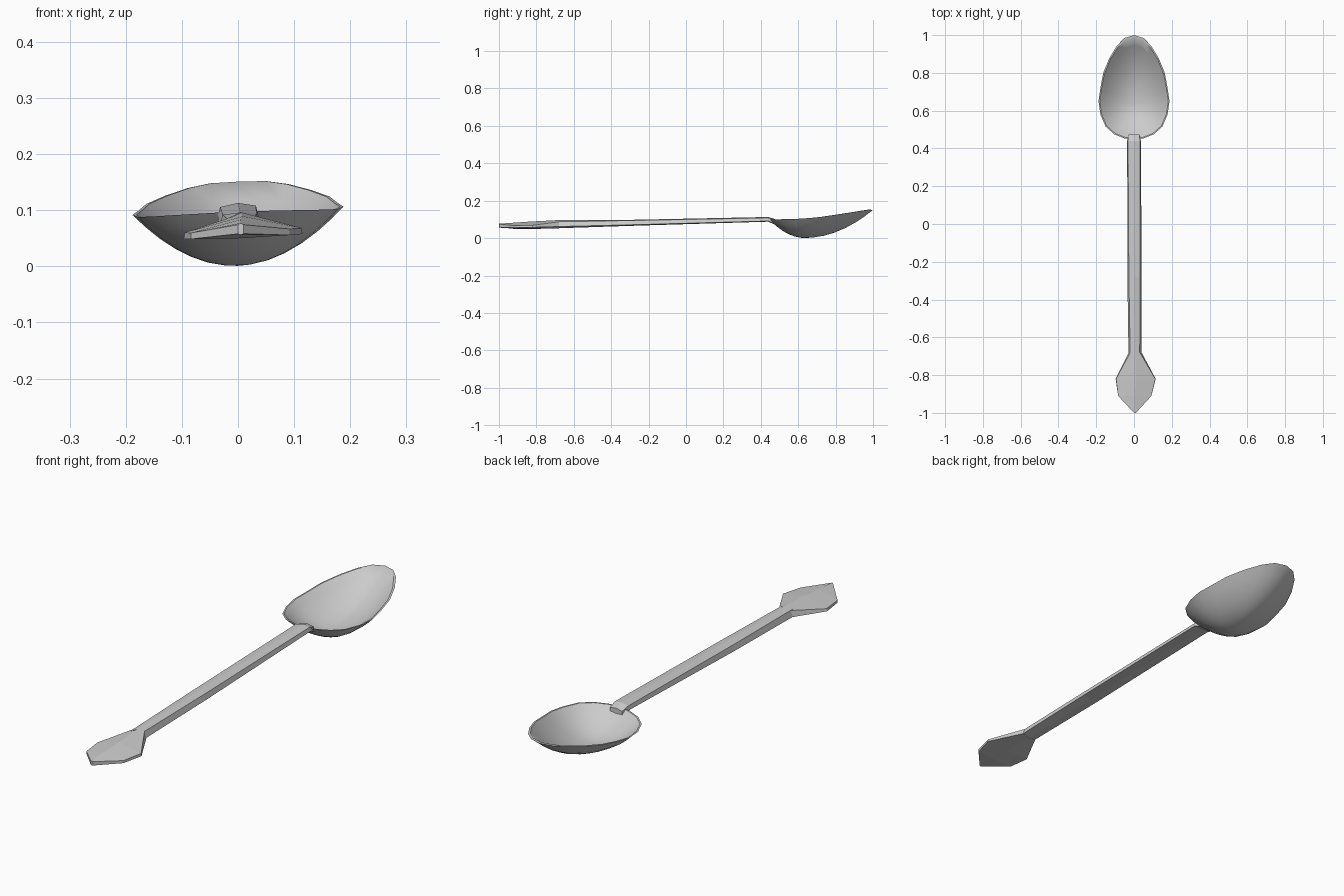
import bpy

if "Cube" in bpy.data.objects:
    bpy.data.objects.remove(bpy.data.objects["Cube"])

ROLL = 0.04  # the whole spoon leans slightly about its length


def make_object(name, verts, faces, smooth_angle=None):
    mesh = bpy.data.meshes.new(name)
    mesh.from_pydata([(x, y, z + ROLL * x) for x, y, z in verts], [], faces)
    mesh.validate()
    obj = bpy.data.objects.new(name, mesh)
    bpy.context.collection.objects.link(obj)
    bpy.ops.object.select_all(action='DESELECT')
    obj.select_set(True)
    bpy.context.view_layer.objects.active = obj
    bpy.ops.object.mode_set(mode='EDIT')
    bpy.ops.mesh.select_all(action='SELECT')
    bpy.ops.mesh.normals_make_consistent(inside=False)
    bpy.ops.object.mode_set(mode='OBJECT')
    if smooth_angle:
        bpy.ops.object.shade_smooth_by_angle(angle=smooth_angle)
    return obj


def bridge(a, b, n):
    return [(a + i, a + (i + 1) % n, b + (i + 1) % n, b + i) for i in range(n)]


# Bowl: egg-shaped rim (x, y, z), shrunk in rings towards the deepest point
half = [(0, 1.0, 0.151), (0.05, 0.985, 0.150), (0.09, 0.945, 0.143),
        (0.13, 0.88, 0.131), (0.163, 0.80, 0.118), (0.178, 0.72, 0.106),
        (0.188, 0.65, 0.099), (0.178, 0.58, 0.095), (0.15, 0.515, 0.095),
        (0.105, 0.475, 0.096), (0.05, 0.453, 0.097)]
rim = half + [(0, 0.447, 0.098)] + [(-x, y, z) for x, y, z in reversed(half[1:])]
n = len(rim)
CY = 0.635
levels = [0.12, 0.28, 0.44, 0.6, 0.75, 0.88, 1.0]
verts = [(0, CY, 0.001)]
for t in levels:                                   # outside
    verts += [(x * t, CY + (y - CY) * t, 0.001 + (z - 0.001) * t * t) for x, y, z in rim]
for t in reversed(levels):                         # inside
    s = t * 0.965
    verts += [(x * s, CY + (y - CY) * s, 0.011 + (z - 0.011) * t * t) for x, y, z in rim]
verts.append((0, CY, 0.011))
rings = 2 * len(levels)
faces = [(0, 1 + (i + 1) % n, 1 + i) for i in range(n)]
for r in range(rings - 1):
    faces += bridge(1 + r * n, 1 + (r + 1) * n, n)
last = 1 + (rings - 1) * n
faces += [(last + i, last + (i + 1) % n, len(verts) - 1) for i in range(n)]
make_object("bowl", verts, faces, 0.7)


# Ridged sections lofted along y
def loft(name, stations):
    verts, faces = [], []
    for y, cx, top_w, low_w, ridge, top, low, belly in stations:
        verts += [(cx, y, ridge), (cx + top_w, y, top), (cx + low_w, y, low),
                  (cx, y, belly), (cx - low_w, y, low), (cx - top_w, y, top)]
    for s in range(len(stations) - 1):
        faces += bridge(s * 6, s * 6 + 6, 6)
    faces += [tuple(range(6)), tuple(range(len(verts) - 6, len(verts)))]
    return make_object(name, verts, faces)


# Handle: y, centre x, top and lower half widths, ridge, top edge, low edge, belly
loft("handle", [
    (0.475, 0, 0.028, 0.030, 0.102, 0.096, 0.076, 0.072),
    (0.44, 0, 0.032, 0.036, 0.113, 0.107, 0.090, 0.088),
    (-0.28, 0.003, 0.030, 0.038, 0.098, 0.093, 0.070, 0.066),
    (-0.70, 0.005, 0.025, 0.034, 0.096, 0.086, 0.060, 0.052)])

# Leaf-shaped end of the handle
loft("handle_leaf", [
    (-0.68, 0.006, 0.025, 0.034, 0.096, 0.086, 0.060, 0.052),
    (-0.82, 0.009, 0.104, 0.106, 0.089, 0.064, 0.053, 0.052),
    (-0.91, 0.004, 0.088, 0.088, 0.083, 0.063, 0.052, 0.050),
    (-1.0, 0.005, 0.005, 0.005, 0.077, 0.074, 0.058, 0.056)])
